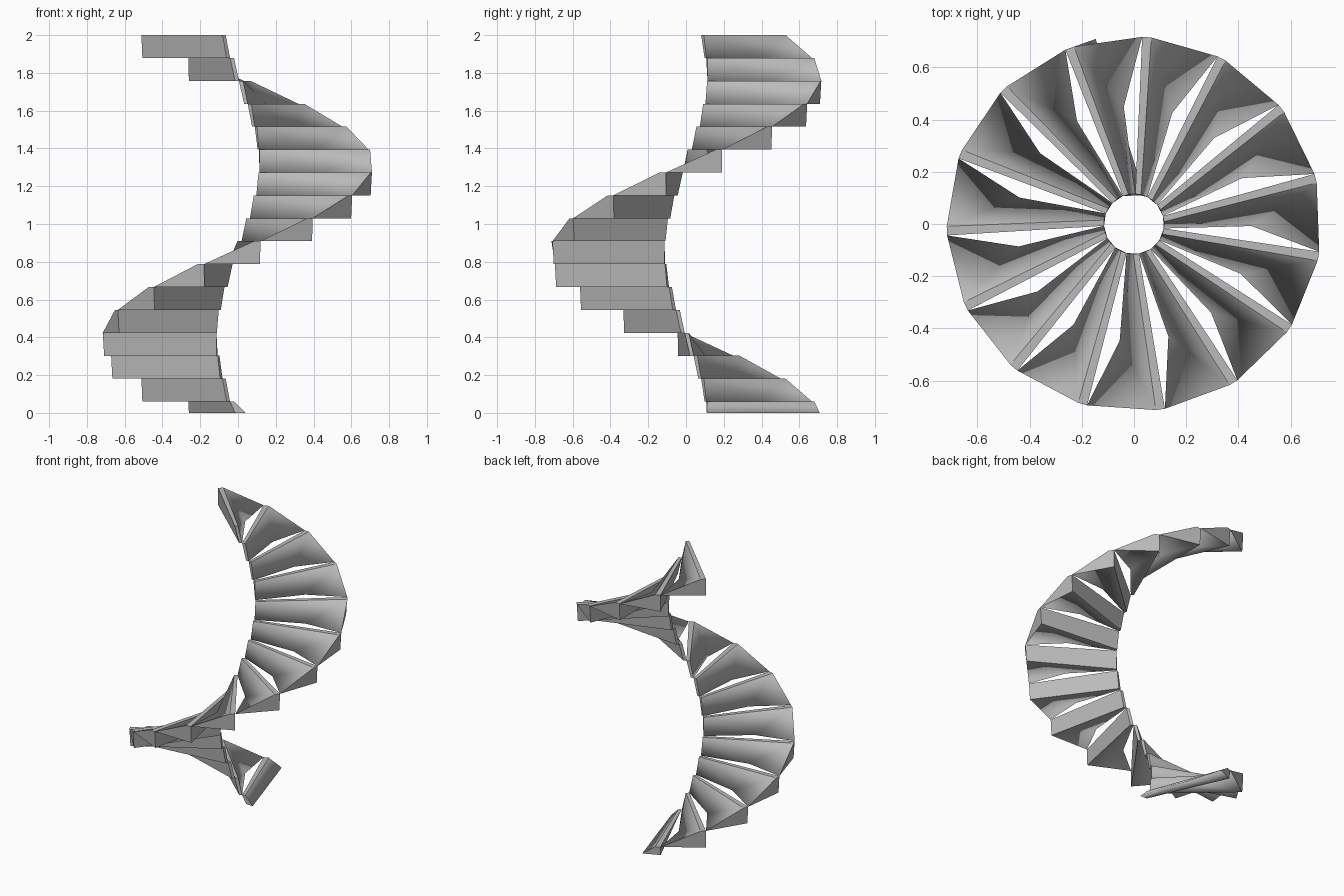
import bpy
import bmesh
from math import cos, sin, radians
from mathutils import Vector

cube = bpy.data.objects.get("Cube")
if cube:
    bpy.data.objects.remove(cube, do_unlink=True)

# Spiral dimensions
STEPS = 17
TURN = 24.0
START = 111.5
FIRST_RISE = 0.06
RISE = (2.0 - FIRST_RISE) / (STEPS - 1)
INNER, OUTER = 0.115, 0.717

stone = bpy.data.materials.new("plain_grey")
stone.use_nodes = True
grey = (0.5, 0.5, 0.5, 1.0)
stone.diffuse_color = grey
stone.node_tree.nodes["Principled BSDF"].inputs["Base Color"].default_value = grey


def polar(radius, angle, z):
    a = radians(angle)
    return Vector((radius * cos(a), radius * sin(a), z))


def build_step(index):
    angle = START + TURN * index
    top = FIRST_RISE + RISE * index
    low = max(0.0, top - RISE)
    first = index == 0

    points = {
        # narrow flat strip along the top of the riser
        "top_out": polar(OUTER, angle, top),
        "top_in": polar(INNER, angle, top),
        "lip_out": polar(OUTER, angle - 2.8, top),
        "lip_in": polar(INNER, angle - 11, top),
        # foot of the riser
        "foot_out": polar(0.71, angle, low),
        "foot_in": polar(INNER, angle - 14, low),
        # thin edge of the wedge, with a notch halfway along
        "edge_out": polar(OUTER, angle - TURN, low),
        "edge_in": polar(INNER, angle - TURN, low),
        "notch": polar(0.45, angle - 16.5, low),
    }
    if first:
        # the lowest wedge is half height with a straight edge
        points["edge_out"] = polar(0.723, angle - 9.8, low)
        points["edge_in"] = polar(0.117, angle - 41.5, low)
        points["notch"] = (points["edge_out"] + points["edge_in"]) / 2

    bm = bmesh.new()
    v = {name: bm.verts.new(co) for name, co in points.items()}

    def face(names, smooth=False):
        f = bm.faces.new([v[n] for n in names.split()])
        f.smooth = smooth

    # riser, top strip and the two ends
    face("top_out top_in foot_in foot_out")
    face("top_out lip_out lip_in top_in")
    face("top_out foot_out edge_out lip_out")
    face("top_in lip_in edge_in foot_in")
    # sloping upper side
    face("lip_out edge_out notch", True)
    face("lip_out notch lip_in", True)
    face("lip_in notch edge_in", True)
    # level underside
    face("foot_out foot_in notch", True)
    face("foot_in edge_in notch", True)
    face("foot_out notch edge_out", True)

    bmesh.ops.recalc_face_normals(bm, faces=bm.faces[:])
    mesh = bpy.data.meshes.new("spiral_step")
    bm.to_mesh(mesh)
    bm.free()
    mesh.materials.append(stone)
    obj = bpy.data.objects.new(f"spiral_step_{index + 1}", mesh)
    bpy.context.collection.objects.link(obj)


for i in range(STEPS):
    build_step(i)
